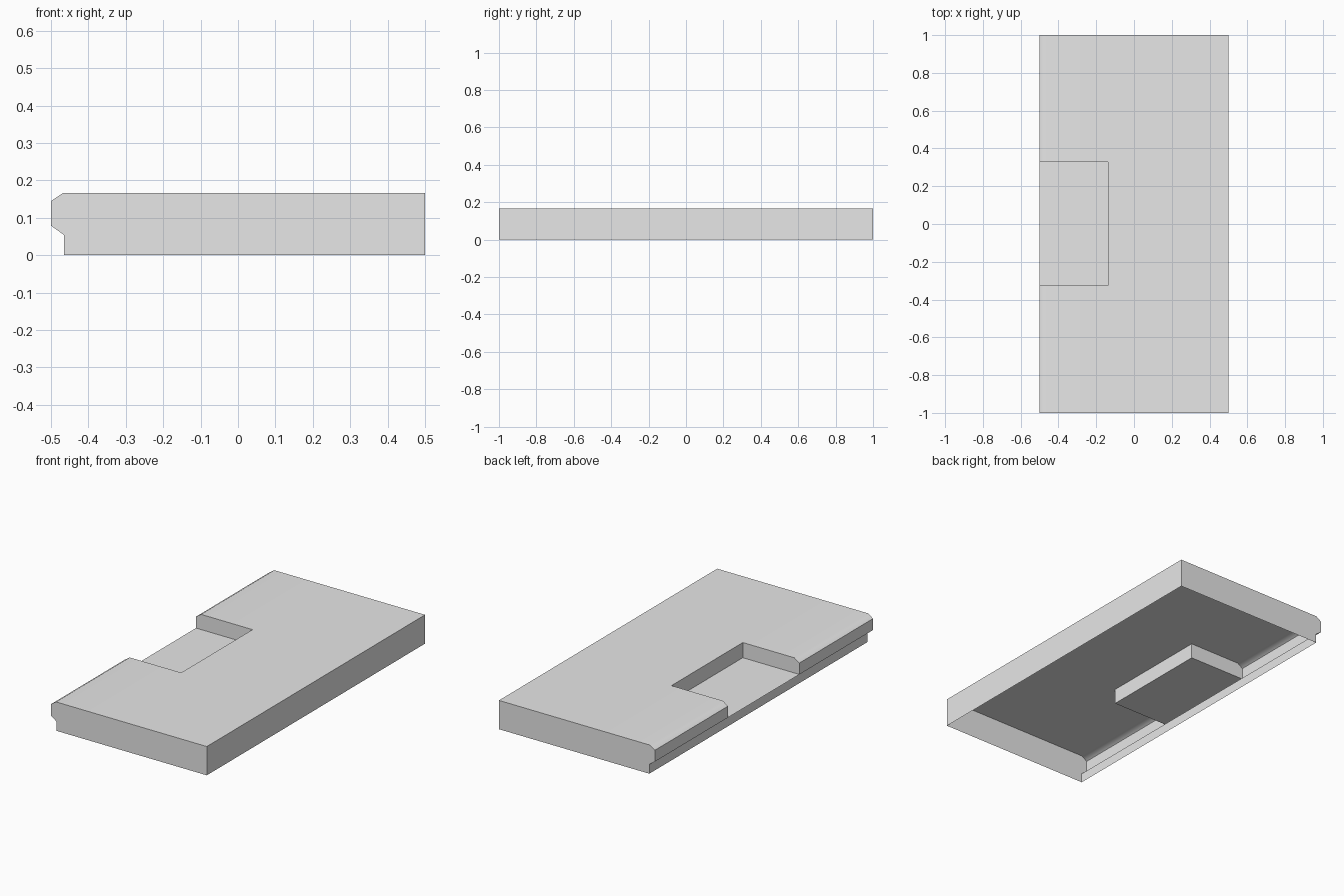
import bpy
import bmesh
import math

# Remove the default cube only
cube = bpy.data.objects.get("Cube")
if cube:
    bpy.data.objects.remove(cube, do_unlink=True)

# Single grey material
GREY = (0.8, 0.8, 0.8, 1.0)
grey = bpy.data.materials.new("plain_grey")
grey.use_nodes = True
grey.diffuse_color = GREY
bsdf = next(n for n in grey.node_tree.nodes if n.type == "BSDF_PRINCIPLED")
bsdf.inputs["Base Color"].default_value = GREY

TOP, FLOOR, POCKET_X = 0.167, 0.079, -0.137

# Cross-section (x, z) from the plain side over the top to the lipped side
PROFILE = [(0.5, 0), (0.5, TOP), (POCKET_X, TOP), (-0.467, TOP),
           (-0.5, 0.145), (-0.5, FLOOR), (-0.465, 0.054), (-0.465, 0)]
STATIONS = [-1.0, -0.325, 0.329, 1.0]
POCKET_SPANS = (2, 3, 4)   # profile spans left open between the middle stations

bm = bmesh.new()
rings = [[bm.verts.new((x, y, z)) for x, z in PROFILE] for y in STATIONS]

# Outer skin, open underneath and at the pocket
for j, (a, b) in enumerate(zip(rings, rings[1:])):
    for i in range(len(PROFILE) - 1):
        if j == 1 and i in POCKET_SPANS:
            continue
        bm.faces.new((a[i], a[i + 1], b[i + 1], b[i]))

# Front and back end walls
for ring in (rings[0], rings[-1]):
    bm.faces.new(ring)

# Pocket side walls, back wall and floor
near, far = rings[1], rings[2]
inner = [bm.verts.new((POCKET_X, y, FLOOR)) for y in STATIONS[1:3]]
for ring, corner in ((near, inner[0]), (far, inner[1])):
    bm.faces.new(ring[2:6] + [corner])
bm.faces.new((near[2], far[2], inner[1], inner[0]))
bm.faces.new((inner[0], inner[1], far[5], near[5]))

# Consistent outward normals, judged by the upward-facing top
bm.normal_update()
bmesh.ops.recalc_face_normals(bm, faces=bm.faces[:])
bm.normal_update()
top_face = max(bm.faces, key=lambda f: f.calc_center_median().z)
if top_face.normal.z < 0:
    bmesh.ops.reverse_faces(bm, faces=bm.faces[:])

# Soft blend on the upper chamfer, crisp edges elsewhere
for face in bm.faces:
    face.smooth = True
for edge in bm.edges:
    edge.smooth = edge.calc_face_angle(math.pi) < math.radians(40)

mesh = bpy.data.meshes.new("slab_shell")
bm.to_mesh(mesh)
bm.free()
mesh.materials.append(grey)
slab = bpy.data.objects.new("slab_shell", mesh)
bpy.context.collection.objects.link(slab)

# Keep the broad faces evenly shaded
weighted = slab.modifiers.new("even_shading", "WEIGHTED_NORMAL")
weighted.keep_sharp = True
